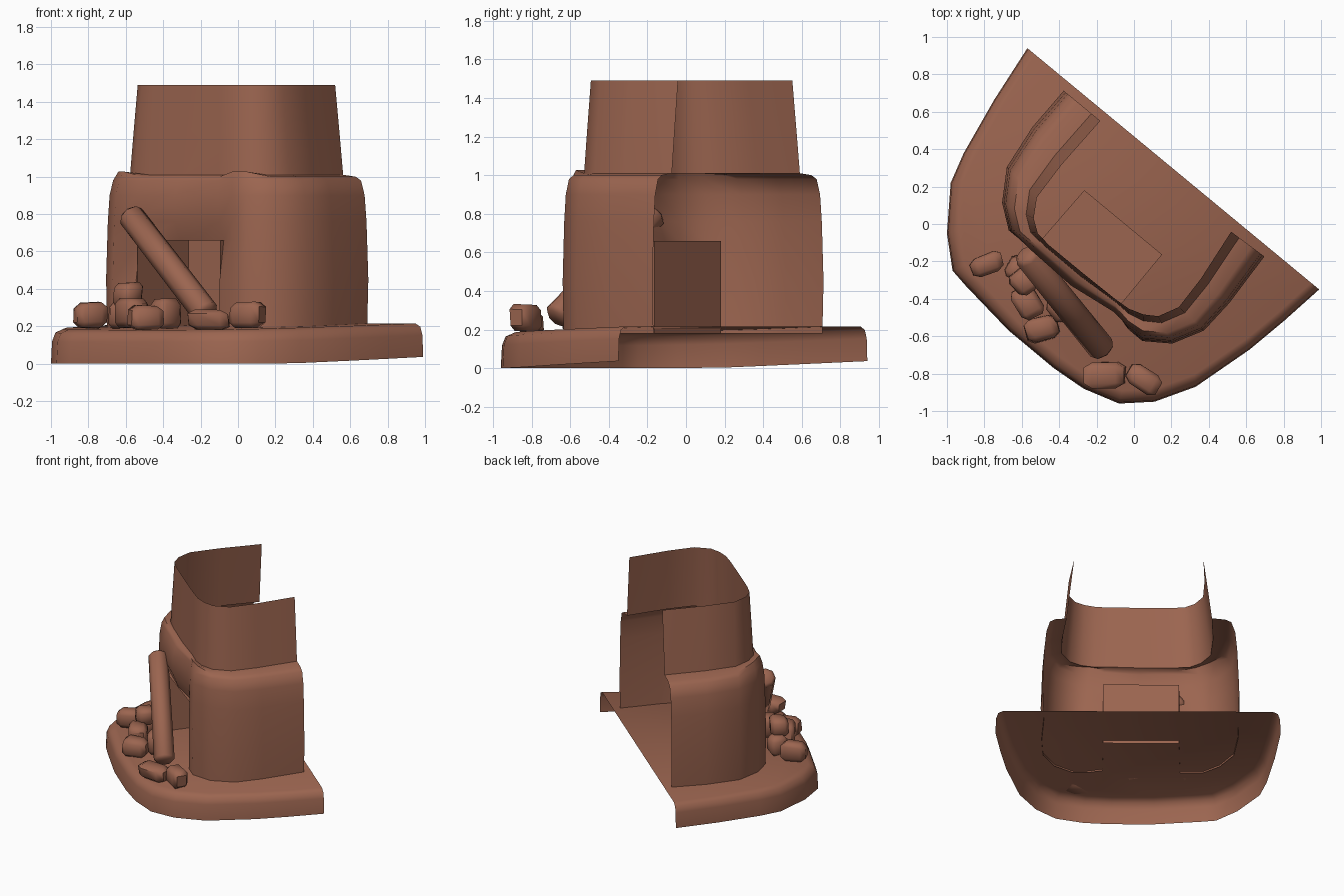
import bpy, bmesh, math, random
from mathutils import Vector, Matrix

if "Cube" in bpy.data.objects:
    bpy.data.objects.remove(bpy.data.objects["Cube"])

random.seed(4)
clay = bpy.data.materials.new("clay_brown")
clay.diffuse_color = (0.33, 0.13, 0.08, 1)
clay.use_nodes = True
clay.node_tree.nodes["Principled BSDF"].inputs["Base Color"].default_value = clay.diffuse_color

# u runs along the cut-off back edge, v points out of the front
def place(u, v, z):
    return Vector((u * 0.77 - v * 0.637, -u * 0.637 - v * 0.77, z))


def finish(name, bm, angle=45):
    me = bpy.data.meshes.new(name)
    bm.to_mesh(me)
    bm.free()
    ob = bpy.data.objects.new(name, me)
    bpy.context.collection.objects.link(ob)
    me.materials.append(clay)
    bpy.ops.object.select_all(action='DESELECT')
    ob.select_set(True)
    bpy.context.view_layer.objects.active = ob
    bpy.ops.object.shade_smooth_by_angle(angle=math.radians(angle))
    return ob


def loft(bm, rings, skip=lambda j, i: False):
    rows = [[bm.verts.new(p) for p in r] for r in rings]
    for j in range(len(rows) - 1):
        for i in range(len(rows[0]) - 1):
            if not skip(j, i):
                bm.faces.new((rows[j][i], rows[j][i + 1], rows[j + 1][i + 1], rows[j + 1][i]))
    return rows


# Ground slab: open-backed skirt with a flat top
outline = [(-.57, .94), (-.75, .66), (-.91, .38), (-.98, .22), (-1, -.05), (-.97, -.25),
           (-.9, -.33), (-.67, -.57), (-.43, -.77), (-.27, -.88), (-.08, -.96), (.11, -.95),
           (.33, -.87), (.62, -.67), (.8, -.52), (.99, -.35)]
mid = Vector((.21, .295))
rings = []
for scale, h in [(1, 0), (.995, .65), (.98, .9), (.945, 1)]:
    ring = []
    for p in outline:
        q = mid + (Vector(p) - mid) * scale
        v = -.637 * q.x - .77 * q.y
        low = max(0, .022 - .04 * v)
        high = .205 - .03 * v
        ring.append((q.x, q.y, low + (high - low) * h))
    rings.append(ring)
bm = bmesh.new()
rows = loft(bm, rings)
bm.faces.new(rows[-1])
finish("ground_slab", bm, 60)

# Ruined wall: two stepped tiers lofted between a lower and an upper plan
lower = [(-.735, -.31), (-.74, -.05), (-.71, .2), (-.61, .36), (-.49, .45), (-.33, .45), (-.05, .46),
         (.22, .42), (.33, .45), (.43, .45), (.56, .36), (.645, .2), (.655, 0), (.64, -.31)]
upper = [(-.5, -.31), (-.51, 0), (-.5, .22), (-.44, .32), (-.37, .37), (-.28, .38), (-.04, .38),
         (.18, .375), (.27, .37), (.35, .345), (.42, .3), (.475, .19), (.47, 0), (.435, -.3)]
levels = [(.18, 0), (.45, -.04), (.66, 0), (.76, .02), (.9, .08), (.98, .2), (1.015, .38),
          (1.01, .78), (1.2, .88), (1.49, 1.04)]
rings = []
for j, (z, t) in enumerate(levels):
    ring = []
    for i, (a, b) in enumerate(zip(lower, upper)):
        u, v = Vector(a).lerp(Vector(b), t)
        dz = 0
        if 2 <= j <= 4 and i in (5, 6, 7):      # rounded lintel
            v += (-.035, 0.005, .015)[j - 2]
        if j == 6:                              # lumpy ledge
            dz = .012 if i in (3, 4, 8, 9) else -.015
        ring.append(place(u, v, z + dz))
    rings.append(ring)
bm = bmesh.new()
loft(bm, rings, skip=lambda j, i: j < 2 and i in (5, 6))
finish("tower_wall", bm, 50)

# Doorway alcove: side walls, back and ceiling, open at the front
bm = bmesh.new()
plan = [(-.33, .445), (-.32, .03), (.22, .03), (.22, .415)]
rows = loft(bm, [[place(u, v, z) for u, v in plan] for z in (.18, .66)])
bm.faces.new(rows[1])
bmesh.ops.reverse_faces(bm, faces=bm.faces[:])
finish("doorway_alcove", bm, 30)

# Fallen beam leaning on the front
a, b = Vector((-.165, -.675, .26)), Vector((-.58, -.16, .80))
bm = bmesh.new()
bmesh.ops.create_cone(bm, cap_ends=True, segments=8, radius1=.078, radius2=.074, depth=(b - a).length)
bmesh.ops.bevel(bm, geom=[e for e in bm.edges if abs(e.verts[0].co.z - e.verts[1].co.z) < .01],
                offset=.02, segments=1, affect='EDGES')
rot = (b - a).to_track_quat('Z', 'Y').to_matrix().to_4x4()
bm.transform(Matrix.Translation((a + b) / 2) @ rot @ Matrix.Diagonal((.95, .95, 1, 1)))
finish("fallen_beam", bm, 50)

# Rubble stones: jittered, bevelled blocks (x, y, z, length, width, height, turn)
stones = [(-.79, -.22, .26, .18, .11, .14, 20), (-.59, -.31, .37, .14, .13, .13, -50),
          (-.57, -.42, .27, .17, .13, .15, -60), (-.49, -.56, .25, .18, .13, .13, 15),
          (-.39, -.44, .27, .14, .13, .15, 40), (-.62, -.24, .26, .13, .12, .14, 60),
          (-.16, -.81, .235, .22, .14, .11, 0), (.05, -.83, .26, .19, .12, .14, -32)]
for n, (x, y, z, l, w, h, turn) in enumerate(stones):
    bm = bmesh.new()
    bmesh.ops.create_cube(bm, size=1)
    for vert in bm.verts:
        vert.co *= random.uniform(.88, 1.12)
    bmesh.ops.bevel(bm, geom=bm.edges[:], offset=.2, segments=1, affect='EDGES')
    bm.transform(Matrix.Translation((x, y, z)) @ Matrix.Rotation(math.radians(turn), 4, 'Z')
                 @ Matrix.Diagonal((l, w, h, 1)))
    finish(f"rubble_stone_{n + 1}", bm, 50)
